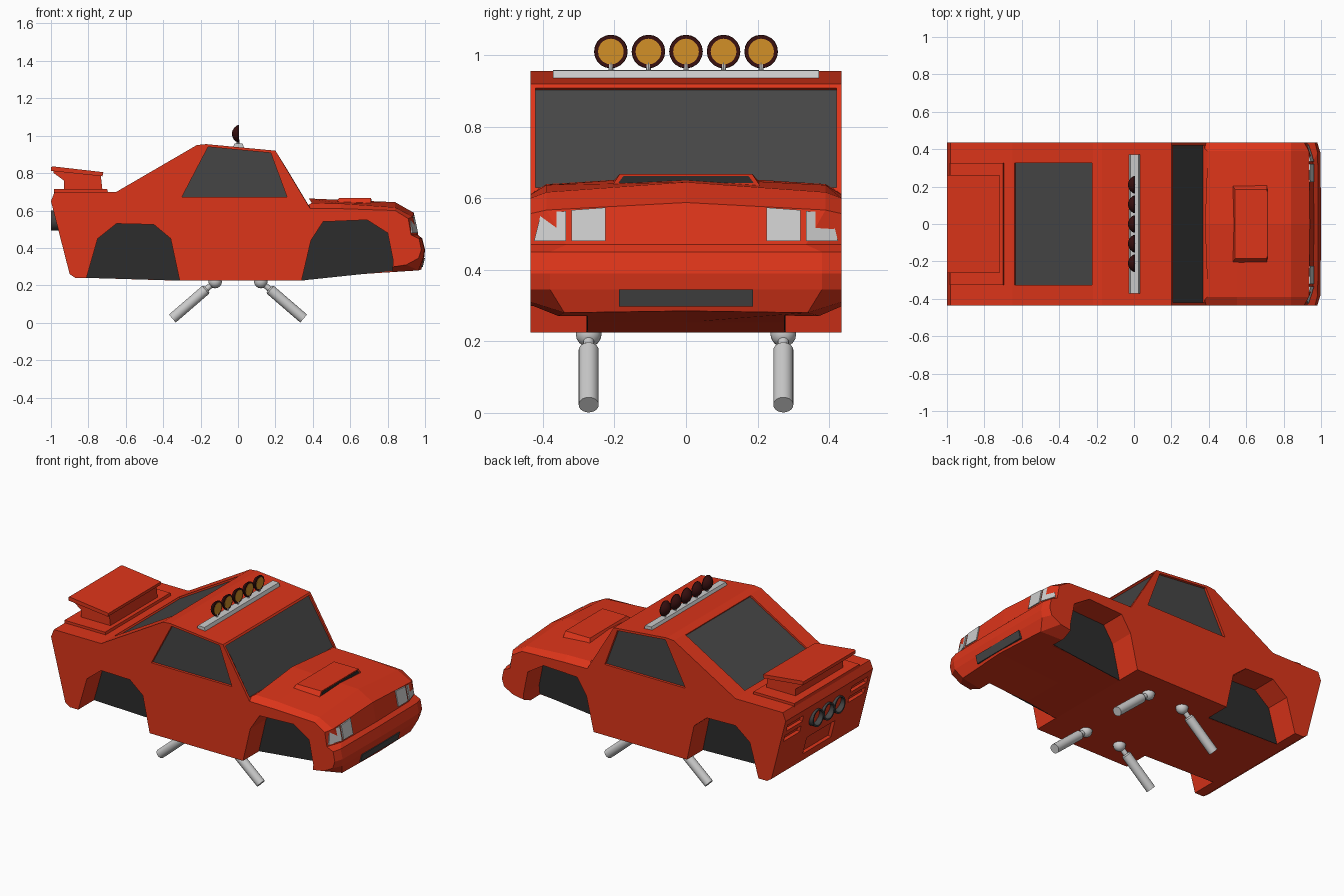
import bpy, bmesh, math
from mathutils import Vector

if "Cube" in bpy.data.objects:
    bpy.data.objects.remove(bpy.data.objects["Cube"])


def material(name, rgb):
    m = bpy.data.materials.new(name)
    m.diffuse_color = (*rgb, 1)
    m.use_nodes = True
    m.node_tree.nodes["Principled BSDF"].inputs["Base Color"].default_value = m.diffuse_color
    return m


RED = material("red_paint", (0.72, 0.035, 0.01))
DARK = material("dark_well", (0.025, 0.025, 0.025))
GLASS = material("tinted_glass", (0.06, 0.06, 0.06))
MAROON = material("lamp_shell", (0.04, 0.005, 0.005))
AMBER = material("amber_lens", (0.65, 0.28, 0.02))


def finish(name, bm, mat=None):
    bmesh.ops.remove_doubles(bm, verts=bm.verts, dist=1e-5)
    bmesh.ops.recalc_face_normals(bm, faces=bm.faces)
    me = bpy.data.meshes.new(name)
    bm.to_mesh(me)
    bm.free()
    ob = bpy.data.objects.new(name, me)
    bpy.context.collection.objects.link(ob)
    if mat:
        me.materials.append(mat)
    return ob


def loft(name, rings, mat=None):
    """Closed solid through matching rings of 3D points."""
    bm = bmesh.new()
    vs = [[bm.verts.new(p) for p in r] for r in rings]
    n = len(vs[0])
    for a, b in zip(vs, vs[1:]):
        for i in range(n):
            bm.faces.new((a[i], a[(i + 1) % n], b[(i + 1) % n], b[i]))
    bm.faces.new(vs[0])
    bm.faces.new(vs[-1][::-1])
    return finish(name, bm, mat)


def prism(name, pts, y0, y1, mat=None):
    """Side profile (x, z) extruded across y."""
    return loft(name, [[(x, y, z) for x, z in pts] for y in (y0, y1)], mat)


def lathe(name, prof, loc, axis=(1, 0, 0), mat=None, n=20):
    """Profile (distance along axis, radius) spun about the axis."""
    q = Vector((1, 0, 0)).rotation_difference(Vector(axis))
    rings = [[q @ Vector((d, r * math.cos(2 * math.pi * i / n), r * math.sin(2 * math.pi * i / n))) + Vector(loc)
              for i in range(n)] for d, r in prof]
    ob = loft(name, rings, mat)
    bpy.context.view_layer.objects.active = ob
    ob.select_set(True)
    bpy.ops.object.shade_smooth_by_angle(angle=math.radians(35))
    ob.select_set(False)
    return ob


def cut(ob, cutter):
    m = ob.modifiers.new("cut", "BOOLEAN")
    m.operation, m.solver, m.object = "DIFFERENCE", "EXACT", cutter
    bpy.context.view_layer.objects.active = ob
    bpy.ops.object.modifier_apply(modifier=m.name)
    bpy.data.objects.remove(cutter)


def slab(a, b, lo, hi):
    """Thin side profile along line a-b, between two offsets to its left."""
    a, b = Vector(a), Vector(b)
    d = (b - a).normalized()
    n = Vector((-d.y, d.x))
    return [a + n * lo, b + n * lo, b + n * hi, a + n * hi]


# Body: side outline; longer rows give centre, shoulder (x, y, z) and flank (x, z)
rows = [(-.98, .70), (-.65, .70), (-.22, .95), (-.17, .955), (.2, .92),
        (.365, .665, .375, .39, .64, .385, .612),
        (.55, .657, .55, .39, .637, .55, .61),
        (.84, .645, .84, .39, .617, .84, .60),
        (.94, .588, .935, .39, .567, .91, .557),
        (.963, .47, .957, .335, .47, .925, .47),
        (.985, .45, .982, .38, .45, .968, .45),
        (1.0, .39, .997, .38, .39, .98, .39),
        (.995, .345, .99, .38, .345, .965, .345),
        (.98, .285, .965, .34, .28, .9, .31),
        (.55, .253), (.34, .225), (-.32, .225), (-.81, .24), (-.87, .24), (-.9, .26), (-1, .65)]
W = .435


def station(k):
    out = []
    for r in rows:
        full = r if len(r) > 2 else (*r, r[0], .39, r[1], *r)
        s = 1 if k > 0 else -1
        out.append({0: (full[0], 0, full[1]), 1: (full[2], s * full[3], full[4]),
                    2: (full[5], s * W, full[6])}[abs(k)])
    return out


body = loft("car_body", [station(k) for k in (-2, -1, 0, 1, 2)], RED)

# Wheel wells and side windows
wells = {"front": [(.34, .226), (.39, .44), (.455, .54), (.69, .55), (.80, .48), (.83, .33), (.825, .277)],
         "rear": [(-.81, .24), (-.75, .45), (-.65, .53), (-.45, .525), (-.36, .45), (-.312, .226)]}
window = [(-.30, .672), (-.16, .94), (.175, .908), (.262, .672)]
for s, side in ((1, "left"), (-1, "right")):
    for end, pts in wells.items():
        cut(body, prism("cutter", pts + [(pts[-1][0], .1), (pts[0][0], .1)], s * .275, s * .55))
        prism(f"{end}_{side}_well_panel", pts, s * .274, s * .278, DARK)
    cut(body, prism("cutter", window, s * .417, s * .5))
    prism(f"{side}_window", window, s * .416, s * .419, GLASS)

# Windscreen and rear window, set back in their frames
for name, a, b, y, out in (("windscreen", (.377, .630), (.207, .908), .42, -.02),
                           ("rear_window", (-.225, .947), (-.638, .707), .325, -.06)):
    cut(body, prism("cutter", slab(a, b, .014, out), -y, y))
    prism(name, slab(a, b, .011, .015), -y, y, GLASS)


# Tail recesses: lamp slots and plate panel
def tail(z):
    return (-1 + (.65 - z) * .1 / .39, z)


for z0, z1, y0, y1 in ((.57, .61, .24, .40), (.50, .54, .24, .40), (.57, .61, -.40, -.24),
                       (.50, .54, -.40, -.24), (.31, .42, -.14, .14)):
    cut(body, prism("cutter", slab(tail(z0), tail(z1), -.02, .06), y0, y1))

# Three round exhausts at the tail
for i in (-1, 0, 1):
    lathe(f"exhaust_{i + 2}", [(-.05, .054), (.06, .054), (.06, .045), (.015, .045), (.015, .001)],
          (-.94, i * .108, .547), (-1, 0, 0), GLASS)

# Rear spoiler
prism("spoiler_base", [(-.983, .695), (-.695, .695), (-.70, .716), (-.983, .716)], -.325, .325, RED)
prism("spoiler_support", [(-.93, .71), (-.725, .71), (-.735, .80), (-.99, .82), (-.985, .80), (-.93, .76)],
      -.235, .235, RED)
prism("spoiler_wing", [(-1, .812), (-.725, .783), (-.72, .805), (-.99, .836), (-1, .832)], -.262, .262, RED)

# Bonnet scoop with dark mouth
loft("bonnet_scoop", [[(.525, s * y1, .64), (.54, s * y2, .668), (.712, s * y2, .668), (.712, s * y1, .63)]
                      for s, y1, y2 in ((-1, .21, .185), (1, .21, .185))], RED)
loft("scoop_mouth", [[(x, -.19, .642), (x, .19, .642), (x, .175, .662), (x, -.175, .662)]
                     for x in (.709, .7135)], DARK)


# Headlights follow the raked, swept-back nose
def nose(y, z, off):
    return (.938 + (.57 - z) * .21 - max(0, abs(y) - .335) * .33 + off, y, z)


for s, side in ((1, "left"), (-1, "right")):
    for name, quad in (("inner", [(.225, .48), (.32, .48), (.32, .567), (.225, .574)]),
                       ("outer", [(.335, .48), (.425, .48), (.405, .56), (.335, .564)])):
        loft(f"{side}_{name}_headlight", [[nose(s * y, z, o) for y, z in quad] for o in (-.02, .006)])

# Lower grille
loft("lower_grille", [[(.975 + o, -.187, .298), (.975 + o, .187, .298), (.987 + o, .187, .345),
                       (.987 + o, -.187, .345)] for o in (-.02, .0125)], GLASS)

# Roof bar with five lamps
prism("roof_bar", [(-.03, .932), (.035, .928), (.025, .957), (-.018, .959)], -.372, .372)
for i in range(-2, 3):
    c = (0, i * .105, 1.01)
    lathe(f"roof_lamp_{i + 3}", [(-.033, .001), (-.03, .016), (-.021, .032), (-.008, .043), (.0, .047),
                                 (.005, .046), (.005, .034)], c, mat=MAROON)
    lathe(f"roof_lens_{i + 3}", [(.002, .036), (.0065, .036)], c, mat=AMBER)
    lathe(f"lamp_stem_{i + 3}", [(-.065, .007), (-.03, .007)], c, (0, 0, 1), n=8)

# Four splayed struts under the floor
for sx in (1, -1):
    for sy in (1, -1):
        top, end = Vector((sx * .122, sy * .272, .22)), Vector((sx * .351, sy * .272, .0225))
        L = (end - top).length
        tag = f"{'front' if sx > 0 else 'rear'}_{'left' if sy > 0 else 'right'}"
        lathe(f"{tag}_strut", [(0, .015), (.06, .015), (.06, .022), (.068, .028), (L, .028)],
              top, end - top)
        lathe(f"{tag}_ball_joint", [(-.036 * math.cos(math.pi * k / 8), max(.0005, .036 * math.sin(math.pi * k / 8)))
                                    for k in range(9)], top, (0, 0, 1), n=16)
